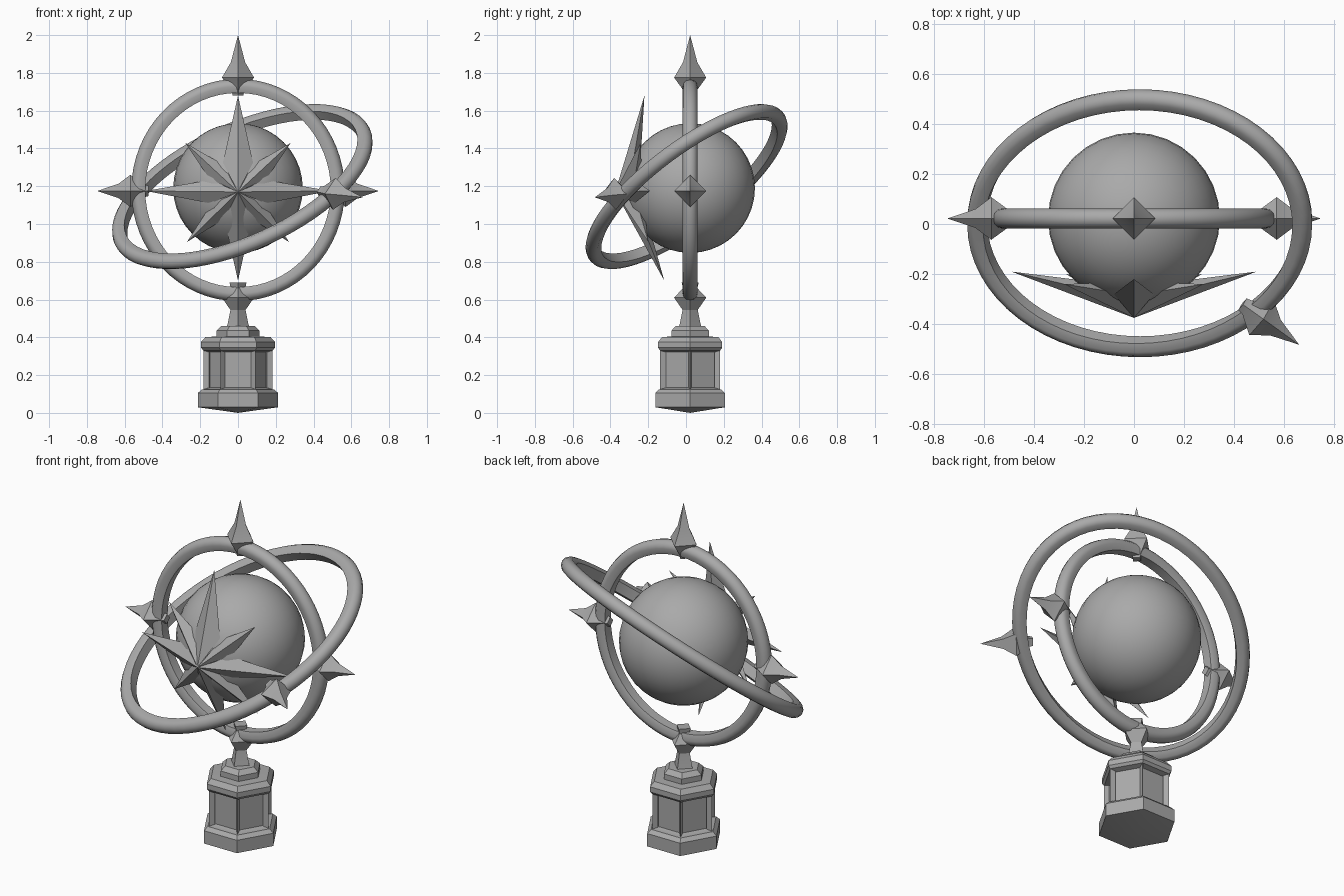
import bpy, bmesh, math
from mathutils import Vector

cube = bpy.data.objects.get("Cube")
if cube:
    bpy.data.objects.remove(cube)

GREY = (0.4, 0.4, 0.4, 1)
stone = bpy.data.materials.new("grey stone")
stone.use_nodes = True
stone.diffuse_color = GREY
stone.node_tree.nodes["Principled BSDF"].inputs["Base Color"].default_value = GREY

Y0 = 0.022  # depth of the main axis


def finish(bm, name, angle=30):
    bmesh.ops.recalc_face_normals(bm, faces=bm.faces[:])
    mesh = bpy.data.meshes.new(name)
    bm.to_mesh(mesh)
    bm.free()
    mesh.materials.append(stone)
    ob = bpy.data.objects.new(name, mesh)
    bpy.context.collection.objects.link(ob)
    bpy.ops.object.select_all(action='DESELECT')
    ob.select_set(True)
    bpy.context.view_layer.objects.active = ob
    bpy.ops.object.shade_smooth_by_angle(angle=math.radians(angle))
    return ob


def lathe(profile, sides, origin=(0, 0, 0), direction=(0, 0, 1)):
    """Turn (radius, height) pairs about an axis; returns the mesh and its side bands."""
    bm = bmesh.new()
    rot = Vector(direction).to_track_quat('Z', 'Y')
    rows = []
    for r, h in profile:
        pts = [(0, 0, h)] if r == 0 else [
            (r * math.cos(math.tau * i / sides), r * math.sin(math.tau * i / sides), h)
            for i in range(sides)]
        rows.append([bm.verts.new(Vector(origin) + rot @ Vector(p)) for p in pts])
    bands = []
    for a, b in zip(rows, rows[1:]):
        band = []
        for i in range(sides):
            quad = [a[i % len(a)], a[(i + 1) % sides % len(a)],
                    b[(i + 1) % sides % len(b)], b[i % len(b)]]
            band.append(bm.faces.new(list(dict.fromkeys(quad))))
        bands.append(band)
    for row in (rows[0], rows[-1]):
        if len(row) > 2:
            bm.faces.new(row)
    return bm, bands


def ring(name, centre, u, v, section, steps=64):
    """Sweep a closed section around the ellipse centre + u cos + v sin."""
    bm = bmesh.new()
    c, u, v = Vector(centre), Vector(u), Vector(v)
    normal = u.cross(v).normalized()
    rows = []
    for i in range(steps):
        t = math.tau * i / steps
        p = c + u * math.cos(t) + v * math.sin(t)
        tangent = (v * math.cos(t) - u * math.sin(t)).normalized()
        out = tangent.cross(normal)
        rows.append([bm.verts.new(p + out * a + normal * b) for a, b in section])
    n = len(section)
    for i in range(steps):
        a, b = rows[i], rows[(i + 1) % steps]
        for j in range(n):
            k = (j + 1) % n
            bm.faces.new((a[j], a[k], b[k], b[j]))
    return finish(bm, name, 40)


# Globe
bm = bmesh.new()
bmesh.ops.create_uvsphere(bm, u_segments=32, v_segments=20, radius=0.343)
bmesh.ops.translate(bm, verts=bm.verts[:], vec=(0, Y0, 1.19))
finish(bm, "globe")

# Rings: rounded outside, flat inside
section = [(0.04 * math.cos(math.radians(a)), 0.04 * math.sin(math.radians(a)))
           for a in range(-120, 121, 30)]
section = [(max(a, -0.034), b) for a, b in section]
section[0], section[-1] = (-0.034, -0.028), (-0.034, 0.028)
ring("upright_ring", (0, Y0, 1.18), (0.525, 0, 0), (0, 0, 0.548), section)
ring("tilted_ring", (0.023, 0.003, 1.198), (0.65, 0, 0.235), (0, 0.495, 0.32), section)

# Spikes: four-sided, flaring where they grip the rings
def spike(name, flare, direction, length):
    profile = [(0.028, -0.095), (0.034, -0.07), (0.085, 0),
               (0.038, length * 0.36), (0, length)]
    bm, _ = lathe(profile, 4, flare, direction)
    finish(bm, name)


spike("top_spike", (0, Y0, 1.775), (0, 0, 1), 0.225)
for side, label in ((1, "left"), (-1, "right")):
    spike(label + "_spike", (side * 0.57, Y0, 1.175), (side, 0, 0), 0.175)
spike("tilted_ring_spike", (0.51, -0.375, 1.16), (0.81, -0.58, -0.1), 0.185)

# Stem joining the upright ring to the pedestal
bm, _ = lathe([(0.065, 0.44), (0.055, 0.47), (0.04, 0.545), (0.085, 0.61),
               (0.038, 0.66), (0.045, 0.69)], 4, (0, Y0, 0))
finish(bm, "stem")

# Compass star: eight folded rays swept back around the globe
heart = Vector((0, -0.375, 1.17))


def ray(name, tip, width, spread=0.33):
    bm = bmesh.new()
    tip = Vector(tip)
    axis = tip - heart
    across = axis.cross(Vector((0, 1, 0))).normalized()
    back = across.cross(axis).normalized()
    if back.y < 0:
        back.negate()
    mid = heart + axis * spread
    sides = [mid, mid + across * width + back * 0.045,
             mid + back * 0.085, mid - across * width + back * 0.045]
    loop = [bm.verts.new(p) for p in sides]
    ends = [bm.verts.new(heart), bm.verts.new(tip)]
    for end in ends:
        for i in range(4):
            bm.faces.new((end, loop[i], loop[(i + 1) % 4]))
    finish(bm, name, 15)


ray("star_ray_up", (0, -0.22, 1.68), 0.08)
ray("star_ray_down", (0, -0.115, 0.70), 0.075)
for s, label in ((1, "left"), (-1, "right")):
    ray("star_ray_" + label, (s * 0.49, -0.19, 1.175), 0.062)
    ray("star_ray_upper_" + label, (s * 0.28, -0.24, 1.43), 0.052, 0.45)
    ray("star_ray_lower_" + label, (s * 0.27, -0.20, 0.905), 0.052, 0.45)

# Hexagonal pedestal with six recessed panels
bm, bands = lathe([(0, 0), (0.213, 0.03), (0.213, 0.105), (0.19, 0.125), (0.183, 0.125),
                   (0.183, 0.33), (0.196, 0.345), (0.196, 0.375), (0.172, 0.402),
                   (0, 0.408)], 6, (0, Y0, 0))
panels = bands[4]
bmesh.ops.inset_individual(bm, faces=panels, thickness=0.014, depth=0)
bmesh.ops.inset_individual(bm, faces=panels, thickness=0.012, depth=-0.03)
finish(bm, "pedestal")

bm, _ = lathe([(0.115, 0.40), (0.115, 0.435), (0.088, 0.46), (0, 0.462)], 6, (0, Y0, 0))
finish(bm, "pedestal_cap")
